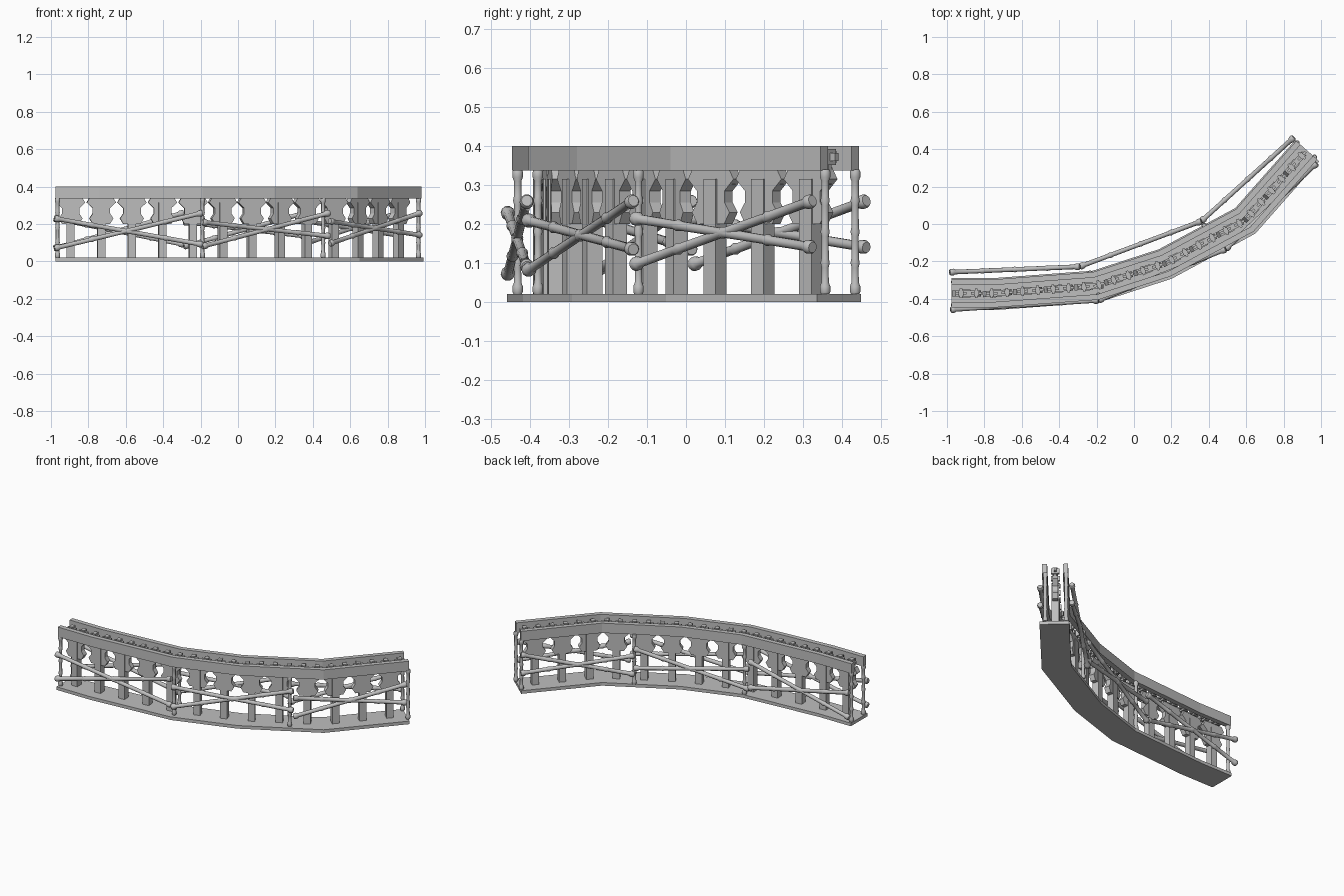
import bpy
import math
from mathutils import Vector, Matrix

if "Cube" in bpy.data.objects:
    bpy.data.objects.remove(bpy.data.objects["Cube"])

grey = bpy.data.materials.new("plain grey")
grey.use_nodes = True
GREY = (0.52, 0.52, 0.52, 1)
grey.diffuse_color = GREY
grey.node_tree.nodes["Principled BSDF"].inputs["Base Color"].default_value = GREY

# Front edge of the curved trestle, seen from above
EDGE = [Vector(p) for p in [(-0.975, -0.446), (-0.74, -0.446), (-0.19, -0.405),
                            (0.195, -0.28), (0.64, -0.04), (0.98, 0.345)]]
WIDTH = 0.15


def offset(distance):
    """Parallel copy of the front edge with mitred corners."""
    result = []
    for i, p in enumerate(EDGE):
        dirs = [(EDGE[j + 1] - EDGE[j]).normalized()
                for j in (i - 1, i) if 0 <= j < len(EDGE) - 1]
        normals = [Vector((-d.y, d.x)) for d in dirs]
        n = sum(normals, Vector((0, 0))).normalized()
        result.append(p + n * distance / n.dot(normals[0]))
    return result


def along(path, distance):
    """Point and heading at a distance along a path."""
    for a, b in zip(path, path[1:]):
        length = (b - a).length
        if distance <= length or b is path[-1]:
            d = (b - a).normalized()
            return a + d * distance, math.atan2(d.y, d.x)
        distance -= length


def make(name, verts, faces, matrix=None):
    mesh = bpy.data.meshes.new(name)
    mesh.from_pydata([tuple(v) for v in verts], [], faces)
    mesh.materials.append(grey)
    obj = bpy.data.objects.new(name, mesh)
    bpy.context.scene.collection.objects.link(obj)
    if matrix:
        obj.matrix_world = matrix
    return obj


def loft(name, rings, matrix=None):
    """Skin equal rings of points and cap both ends."""
    n = len(rings[0])
    faces = [(r * n + i, r * n + (i + 1) % n, (r + 1) * n + (i + 1) % n, (r + 1) * n + i)
             for r in range(len(rings) - 1) for i in range(n)]
    last = (len(rings) - 1) * n
    faces += [tuple(reversed(range(n))), tuple(range(last, last + n))]
    return make(name, [p for ring in rings for p in ring], faces, matrix)


def strip(name, near, far, low, high):
    rings = [[(a.x, a.y, low), (a.x, a.y, high), (b.x, b.y, high), (b.x, b.y, low)]
             for a, b in zip(offset(near), offset(far))]
    return loft(name, rings)


def box(name, size, place):
    x, y, z = (s / 2 for s in size)
    rings = [[(-x, -y, h), (x, -y, h), (x, y, h), (-x, y, h)] for h in (-z, z)]
    return loft(name, rings, place)


def pole(name, start, end, radius, nodes, flare):
    """Jointed round pole with raised rings and thick ends."""
    start, end = Vector(start), Vector(end)
    axis = end - start
    length = axis.length
    profile = [(0, flare * 0.8), (0.006, flare), (0.02, flare), (0.03, radius)]
    for k in range(1, nodes + 1):
        c = length * k / (nodes + 1)
        profile += [(c - 0.012, radius * 0.95), (c, radius * 1.25), (c + 0.012, radius)]
    profile += [(length - d, r) for d, r in
                [(0.03, radius), (0.02, flare), (0.006, flare), (0, flare * 0.8)]]
    rings = [[(r * math.cos(t * math.tau / 10), r * math.sin(t * math.tau / 10), h)
              for t in range(10)] for h, r in profile]
    turn = axis.to_track_quat('Z', 'Y').to_matrix().to_4x4()
    obj = loft(name, rings, Matrix.Translation(start) @ turn)
    bpy.ops.object.select_all(action='DESELECT')
    obj.select_set(True)
    bpy.context.view_layer.objects.active = obj
    bpy.ops.object.shade_smooth_by_angle(angle=math.radians(40))


# Base slab and the two top beams
strip("base_slab", -0.014, WIDTH + 0.007, 0, 0.02)
strip("front_beam", 0, 0.03, 0.337, 0.4)
strip("back_beam", WIDTH - 0.03, WIDTH, 0.337, 0.4)

# Centre posts, each with a notched bracket plate at its head
centre = offset(WIDTH / 2)
total = sum((b - a).length for a, b in zip(centre, centre[1:]))
HALF = [(0.06, 0.345), (0.078, 0.315), (0.047, 0.285),
        (0.047, 0.255), (0.064, 0.23), (0.046, 0.2)]
outline = HALF + [(-x, z) for x, z in reversed(HALF)]
COUNT = 13
STEP = (total - 0.18) / (COUNT - 1)
for i in range(COUNT):
    p, angle = along(centre, 0.08 + i * STEP)
    place = Matrix.Translation((p.x, p.y, 0)) @ Matrix.Rotation(angle, 4, 'Z')
    box(f"post_{i}", (0.042, 0.042, 0.3), place @ Matrix.Translation((0, 0, 0.165)))
    loft(f"bracket_{i}", [[(x, y, z) for x, z in outline] for y in (0.016, -0.016)], place)

# Small crossed ties between the beams
for i in range(2 * COUNT):
    p, angle = along(centre, 0.05 + i * (total - 0.09) / (2 * COUNT - 1))
    place = Matrix.Translation((p.x, p.y, 0.372)) @ Matrix.Rotation(angle, 4, 'Z')
    box(f"tie_long_{i}", (0.06, 0.014, 0.02), place)
    box(f"tie_cross_{i}", (0.014, 0.05, 0.03), place)
    box(f"tie_block_{i}", (0.026, 0.03, 0.04), place)
    box(f"tie_stem_{i}", (0.012, 0.012, 0.08), place @ Matrix.Translation((0, 0, -0.03)))

# Upright poles and crossed braces on both long sides
UPRIGHTS = {
    "front": [(-0.965, -0.432), (-0.19, -0.38), (0.455, -0.122), (0.965, 0.357)],
    "back": [(-0.965, -0.31), (-0.235, -0.262), (0.375, -0.008), (0.872, 0.434)],
}
BRACES = {
    "front": [(-0.98, -0.458), (-0.19, -0.408), (0.49, -0.135), (0.977, 0.325)],
    "back": [(-0.985, -0.258), (-0.29, -0.228), (0.36, 0.015), (0.855, 0.463)],
}
HEIGHTS = [((0.07, 0.26), (0.23, 0.09)),
           ((0.08, 0.26), (0.21, 0.135)),
           ((0.095, 0.26), (0.215, 0.14))]
for side in ("front", "back"):
    for i, (x, y) in enumerate(UPRIGHTS[side]):
        pole(f"{side}_upright_{i}", (x, y, 0.02), (x, y, 0.34), 0.01, 3, 0.014)
    for i, pair in enumerate(HEIGHTS):
        a, b = BRACES[side][i], BRACES[side][i + 1]
        for j, (low, high) in enumerate(pair):
            pole(f"{side}_brace_{i}_{j}", (*a, low), (*b, high), 0.0125, 3, 0.018)
